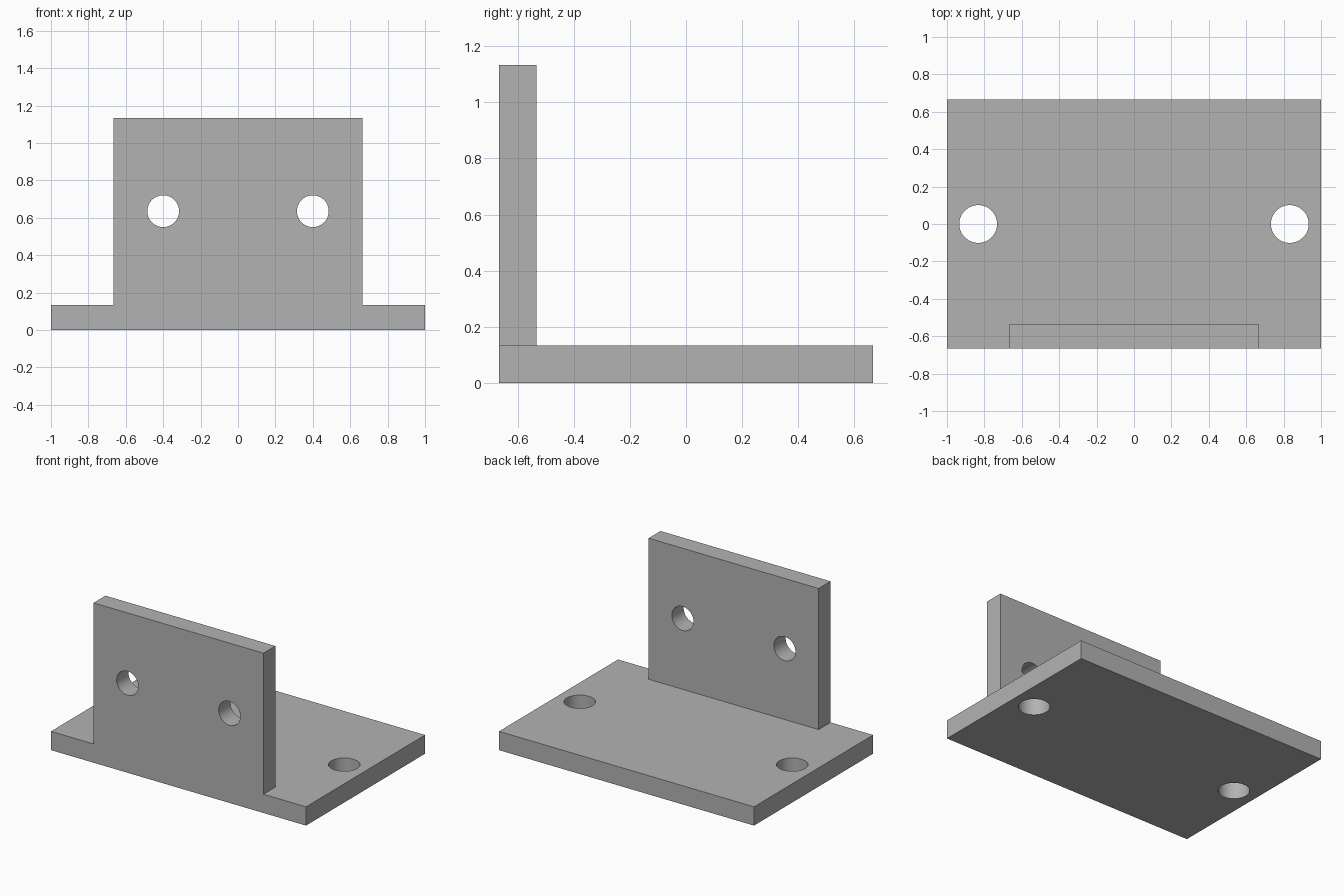
import bpy, bmesh, math

if "Cube" in bpy.data.objects:
    bpy.data.objects.remove(bpy.data.objects["Cube"], do_unlink=True)

# Overall sizes
WIDTH, DEPTH, THICK = 2.0, 1.333, 0.133
PLATE_WIDTH, HEIGHT = 1.333, 1.133
FRONT = -DEPTH / 2

grey = bpy.data.materials.new("plain grey")
grey.use_nodes = True
colour = (0.45, 0.45, 0.45, 1)
grey.diffuse_color = colour
grey.node_tree.nodes["Principled BSDF"].inputs["Base Color"].default_value = colour


def box(name, low, high):
    bpy.ops.mesh.primitive_cube_add(size=1, location=[(a + b) / 2 for a, b in zip(low, high)])
    obj = bpy.context.object
    obj.name = name
    obj.scale = [b - a for a, b in zip(low, high)]
    bpy.ops.object.transform_apply(location=True, rotation=True, scale=True)
    obj.data.materials.append(grey)
    return obj


def drill(name, radius, location, tilt=0):
    bpy.ops.mesh.primitive_cylinder_add(vertices=64, radius=radius, depth=THICK * 3,
                                        location=location, rotation=(tilt, 0, 0))
    obj = bpy.context.object
    obj.name = name
    obj.hide_render = True
    obj.data.materials.append(grey)
    return obj


def combine(target, tool, operation):
    bpy.context.view_layer.objects.active = target
    mod = target.modifiers.new(operation.lower(), "BOOLEAN")
    mod.operation = operation
    mod.solver = "EXACT"
    mod.object = tool
    bpy.ops.object.modifier_apply(modifier=mod.name)
    bpy.data.objects.remove(tool, do_unlink=True)


# Base plate and upright plate joined into one bracket
bracket = box("bracket", (-WIDTH / 2, FRONT, 0), (WIDTH / 2, -FRONT, THICK))
upright = box("upright_plate", (-PLATE_WIDTH / 2, FRONT, THICK / 2),
              (PLATE_WIDTH / 2, FRONT + THICK, HEIGHT))
combine(bracket, upright, "UNION")

# Mounting holes through both plates
for side in (-1, 1):
    combine(bracket, drill("base_hole", 0.101, (side * 0.833, 0, THICK / 2)), "DIFFERENCE")
    combine(bracket, drill("upright_hole", 0.085, (side * 0.4, FRONT + THICK / 2, 0.635),
                           math.pi / 2), "DIFFERENCE")

# Merge coplanar faces left by the joins
bm = bmesh.new()
bm.from_mesh(bracket.data)
bmesh.ops.remove_doubles(bm, verts=bm.verts, dist=1e-5)
bmesh.ops.dissolve_limit(bm, angle_limit=math.radians(1), verts=bm.verts, edges=bm.edges)
bm.to_mesh(bracket.data)
bm.free()

# Smooth hole walls with sharp rims
bpy.ops.object.select_all(action="DESELECT")
bracket.select_set(True)
bpy.context.view_layer.objects.active = bracket
bpy.ops.object.shade_smooth_by_angle(angle=math.radians(30))
